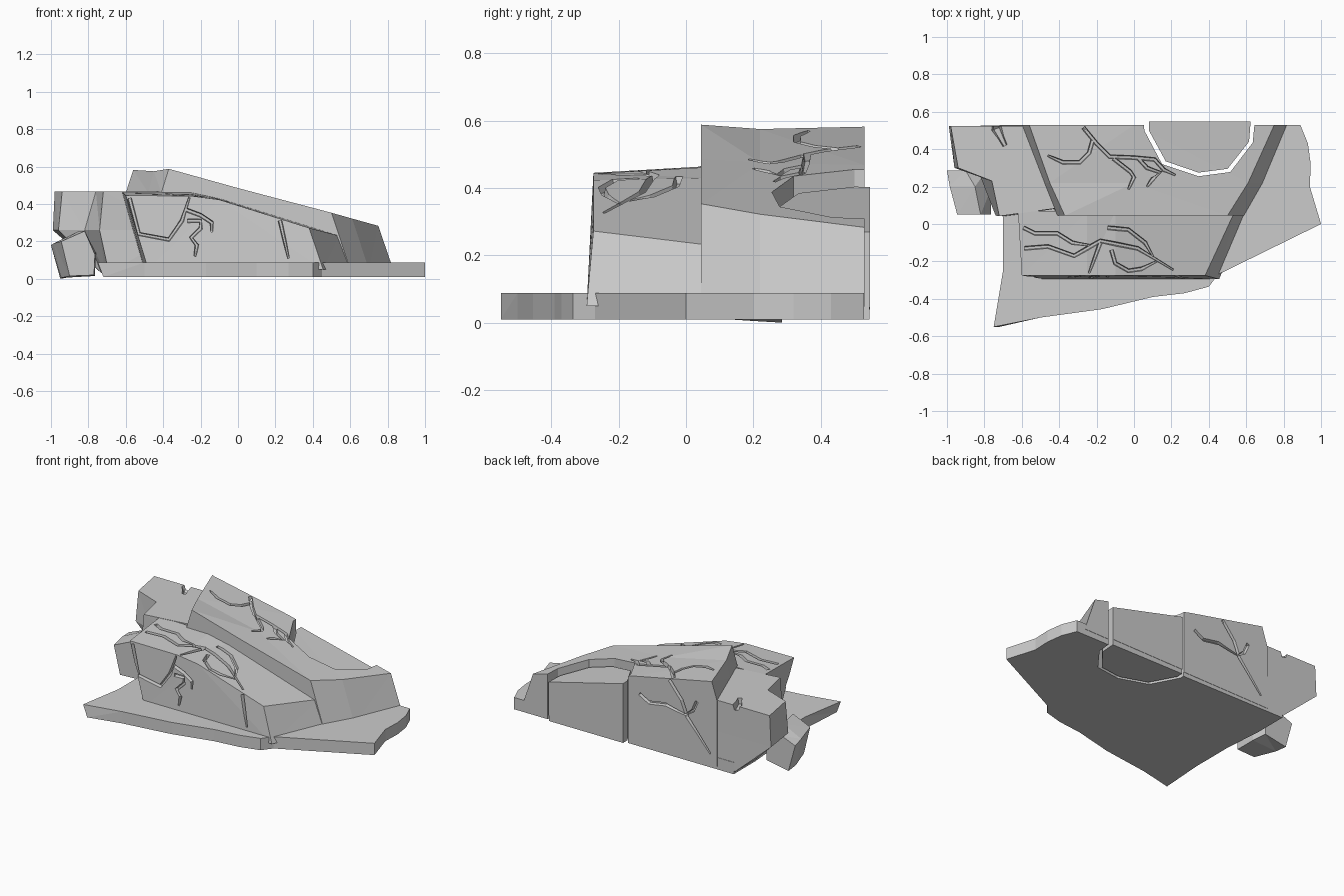
import bpy, bmesh
from mathutils import Vector
from mathutils.bvhtree import BVHTree

if "Cube" in bpy.data.objects:
    bpy.data.objects.remove(bpy.data.objects["Cube"])


def loft(name, rings):
    """Closed faceted solid through rings of equal point count."""
    bm = bmesh.new()
    rows = [[bm.verts.new(p) for p in r] for r in rings]
    n = len(rows[0])
    for a, b in zip(rows, rows[1:]):
        for i in range(n):
            j = (i + 1) % n
            bm.faces.new((a[i], a[j], b[j], b[i]))
    bm.faces.new(rows[0])
    bm.faces.new(rows[-1])
    bmesh.ops.triangulate(bm, faces=bm.faces[:])
    bmesh.ops.recalc_face_normals(bm, faces=bm.faces[:])
    me = bpy.data.meshes.new(name)
    bm.to_mesh(me)
    bm.free()
    ob = bpy.data.objects.new(name, me)
    bpy.context.collection.objects.link(ob)
    return ob


def boolean(target, other, op):
    mod = target.modifiers.new("cut", 'BOOLEAN')
    mod.operation, mod.solver, mod.object = op, 'EXACT', other
    bpy.context.view_layer.objects.active = target
    bpy.ops.object.modifier_apply(modifier=mod.name)
    bpy.data.objects.remove(other)


def at_z(pts, z):
    return [(x, y, z) for x, y in pts]


def at_y(pts, y, flare=0.0):
    # flare pushes the low points outward so the face leans
    return [(x, y + (flare if z < 0.1 else 0), z) for x, z in pts]


# ground slab
slab = [(-.75, -.55), (-.5, -.5), (-.17, -.455), (.1, -.39), (.27, -.37), (.4, -.335),
        (.45, -.27), (1, 0), (.94, .2), (.945, .32), (.93, .43), (.89, .528),
        (-.72, .528), (-.72, .3), (-.7, .04), (-.7, -.25)]
low = [(x + (.03 if i == 0 else 0), y) for i, (x, y) in enumerate(slab)]
body = loft("rock_ledge", [at_z(low, .01), at_z(slab, .088)])

# lower front tier
front_a = [(-.48, .05), (-.6, .445), (-.25, .443), (-.1, .423), (.38, .272), (.455, .05)]
front_b = [(-.5, .05), (-.62, .465), (-.25, .462), (-.1, .43), (.54, .23), (.61, .05)]
front = loft("front_tier", [at_y(front_a, -.275, -.02), at_y(front_b, .07)])

# upper back tier
up_a = [(-.42, .03), (-.41, .46), (-.37, .588), (0, .485), (.5, .353), (.6, .05)]
up_m = [(-.46, .03), (-.48, .46), (-.45, .575), (0, .475), (.61, .322), (.7, .05)]
up_b = [(-.6, .03), (-.6, .46), (-.56, .582), (0, .468), (.75, .283), (.83, .05)]
upper = loft("upper_tier", [at_y(up_a, .045), at_y(up_m, .22), at_y(up_b, .53)])

# overhanging left end
left = loft("left_overhang", [
    at_z([(-.73, .526), (-.73, .3), (-.71, .2), (-.69, .04), (-.3, .1), (-.3, .526)], .03),
    at_z([(-.99, .524), (-.96, .3), (-.82, .25), (-.74, .045), (-.3, .1), (-.3, .524)], .26),
    at_z([(-.98, .524), (-.94, .3), (-.76, .23), (-.72, .042), (-.3, .1), (-.3, .524)], .466)])
for part in (front, upper, left):
    boolean(body, part, 'UNION')

# broken-off sunken chunk with a gap all round
inner = [(.075, .7), (.08, .5), (.17, .335), (.345, .275), (.5, .295), (.615, .44), (.64, .7)]
outer = [(.05, .7), (.055, .5), (.15, .32), (.345, .255), (.515, .278), (.635, .435), (.66, .7)]
chunk = body.copy()
chunk.data = body.data.copy()
chunk.name = "sunken_chunk"
bpy.context.collection.objects.link(chunk)
boolean(chunk, loft("inner", [at_z(inner, -.2), at_z(inner, 1)]), 'INTERSECT')
for v in chunk.data.vertices:
    if v.co.z > .15:
        v.co.z -= .045
    if v.co.y > .5:
        v.co.y += .017
boolean(body, loft("outer", [at_z(outer, -.2), at_z(outer, 1)]), 'DIFFERENCE')

# carved cracks, projected on to the faces
bm = bmesh.new()
bm.from_mesh(body.data)
tree = BVHTree.FromBMesh(bm)
bm.free()


def crack(path, side, width=.011, depth=.022):
    d = {'top': Vector((0, 0, -1)), 'front': Vector((0, 1, 0)), 'back': Vector((0, -1, 0))}[side]
    pts, reach = [], None
    for u, v in path:
        start = Vector((u, v, 0)) - d * 2 if side == 'top' else Vector((u, 0, v)) - d * 2
        hit = tree.ray_cast(start, d)[0]
        reach = (hit - start).length if hit else (reach or 1.5)
        pts.append(start + d * reach)
    rings = []
    for i, p in enumerate(pts):
        t = pts[min(i + 1, len(pts) - 1)] - pts[max(i - 1, 0)]
        s = d.cross(t).normalized() * width * (.45 if i == len(pts) - 1 else 1)
        rings.append([p - d * .03 - s * 1.5, p - d * .03 + s * 1.5,
                      p + d * depth + s * .6, p + d * depth - s * .6])
    boolean(body, loft("crack", rings), 'DIFFERENCE')


top = [  # upper tier
    [(-.27, .515), (-.2, .43), (-.13, .36), (0, .355), (.11, .345), (.16, .29), (.22, .262)],
    [(-.22, .45), (-.24, .38), (-.29, .33), (-.38, .33), (-.46, .365)],
    [(-.11, .35), (-.02, .28), (0, .25), (-.03, .185)],
    [(.02, .355), (.07, .3), (.14, .275), (.1, .24), (.07, .2)],
    # lower tier
    [(-.585, -.13), (-.46, -.12), (-.32, -.17), (-.18, -.09), (.02, -.13), (.21, -.245)],
    [(-.59, -.02), (-.53, -.05), (-.41, -.05), (-.33, -.1), (-.23, -.115)],
    [(-.18, -.1), (-.24, -.262)],
    [(-.14, -.02), (-.03, -.03), (.06, -.1), (.1, -.17)],
    [(-.12, -.14), (-.1, -.21), (-.03, -.25), (.04, -.24), (.12, -.2)]]
face = [
    [(-.58, .43), (-.53, .24), (-.37, .21), (-.3, .31), (-.26, .435)],
    [(-.28, .37), (-.2, .34), (-.14, .3), (-.14, .25)],
    [(-.27, .31), (-.2, .31), (-.2, .27), (-.25, .22), (-.22, .18), (-.23, .12)],
    [(.225, .31), (.27, .11)]]
back = [
    [(-.25, .51), (-.34, .4), (-.38, .3), (-.55, .1)],
    [(-.03, .36), (-.1, .32), (-.22, .34), (-.37, .31)],
    [(-.45, .42), (-.42, .35), (-.38, .32)]]
for side, paths in (('top', top), ('front', face), ('back', back)):
    for path in paths:
        crack(path, side)
crack([(-.74, .55), (-.735, .51), (-.69, .42)], 'top', .025, .04)

# loose stone under the overhang
stone_a = [(-.945, .2), (-.82, .255), (-.765, .13), (-.77, .02), (-.9, .015)]
stone_m = [(-.985, .19), (-.85, .255), (-.76, .14), (-.765, .015), (-.945, .005)]
stone_b = [(-1, .18), (-.9, .22), (-.79, .15), (-.79, .03), (-.95, 0)]
loft("loose_stone", [at_y(stone_a, .05), at_y(stone_m, .2), at_y(stone_b, .285)])
